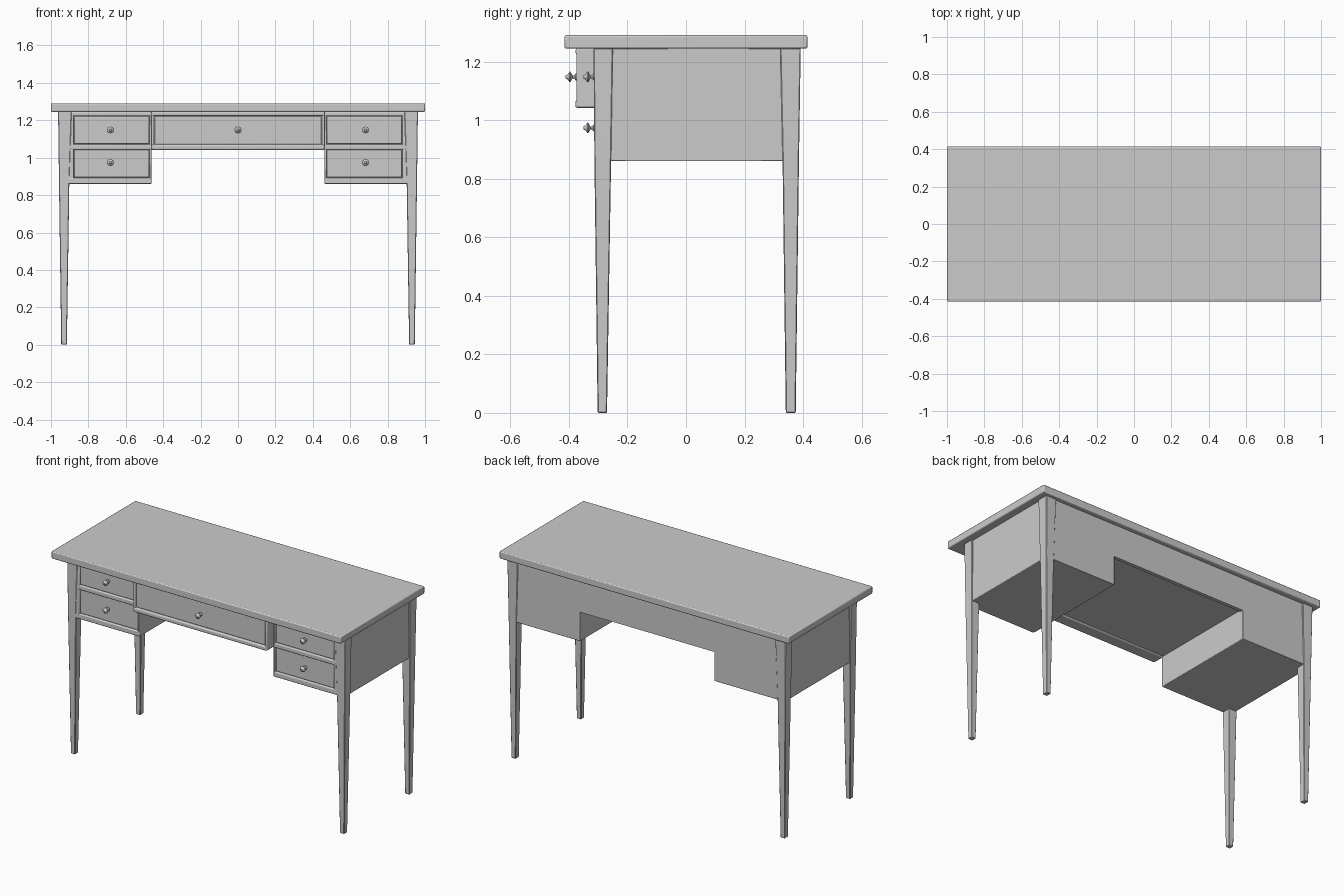
import bpy, bmesh, math

if "Cube" in bpy.data.objects:
    bpy.data.objects.remove(bpy.data.objects["Cube"])


def finish(name, bm, bevel=0.0, segments=2):
    bmesh.ops.recalc_face_normals(bm, faces=bm.faces)
    mesh = bpy.data.meshes.new(name)
    bm.to_mesh(mesh)
    bm.free()
    ob = bpy.data.objects.new(name, mesh)
    bpy.context.collection.objects.link(ob)
    if bevel:
        mod = ob.modifiers.new("edge_round", "BEVEL")
        mod.width, mod.segments = bevel, segments
    bpy.ops.object.select_all(action="DESELECT")
    bpy.context.view_layer.objects.active = ob
    ob.select_set(True)
    bpy.ops.object.shade_smooth_by_angle(angle=math.radians(35))
    return ob


def loft(name, sections, bevel=0.0, segments=2):
    """Stack of rectangles (x0, x1, y0, y1, z) joined into a solid."""
    bm = bmesh.new()
    rings = [[bm.verts.new((x, y, z)) for x, y in
              ((x0, y0), (x1, y0), (x1, y1), (x0, y1))]
             for x0, x1, y0, y1, z in sections]
    bm.faces.new(rings[0])
    bm.faces.new(rings[-1])
    for a, b in zip(rings, rings[1:]):
        for i in range(4):
            j = (i + 1) % 4
            bm.faces.new((a[i], a[j], b[j], b[i]))
    return finish(name, bm, bevel, segments)


def box(name, x0, x1, y0, y1, z0, z1, bevel=0.0, segments=2):
    return loft(name, [(x0, x1, y0, y1, z0), (x0, x1, y0, y1, z1)], bevel, segments)


def mirrored(s, x0, x1):
    return sorted((s * x0, s * x1))


def knob(name, x, y, z, sides=16):
    """Turned knob: small rosette, thin neck, pointed mushroom head."""
    profile = [(0.012, -0.004), (0.012, 0.003), (0.005, 0.008), (0.005, 0.014),
               (0.018, 0.021), (0.018, 0.024), (0.009, 0.030), (0.006, 0.037)]
    bm = bmesh.new()
    rings = []
    for r, d in profile:
        rings.append([bm.verts.new((x + r * math.cos(t), y - d, z + r * math.sin(t)))
                      for t in (2 * math.pi * i / sides for i in range(sides))])
    for a, b in zip(rings, rings[1:]):
        for i in range(sides):
            j = (i + 1) % sides
            bm.faces.new((a[i], a[j], b[j], b[i]))
    bm.faces.new(rings[0])
    bm.faces.new(rings[-1])
    return finish(name, bm)


# Table top
box("table_top", -1, 1, -0.415, 0.415, 1.245, 1.291, 0.006)

for s, side in ((-1, "left"), (1, "right")):
    # Tapered legs: (inner x, outer x, y range, height)
    for part, secs in (
        ("front", [(0.915, 0.945, -0.302, -0.270, 0), (0.902, 0.957, -0.313, -0.256, 0.86),
                   (0.890, 0.962, -0.316, -0.250, 1.246)]),
        ("back", [(0.915, 0.945, 0.341, 0.375, 0), (0.902, 0.957, 0.330, 0.386, 0.86),
                  (0.890, 0.962, 0.322, 0.392, 1.246)])):
        loft(f"{side}_{part}_leg",
             [(*mirrored(s, a, b), c, d, z) for a, b, c, d, z in secs], 0.003, 1)

    # Drawer pedestal carcass
    box(f"{side}_pedestal", *mirrored(s, 0.463, 0.952), -0.298, 0.384, 0.86, 1.246, 0.003)

    # Rails and stiles framing the drawers
    for part, z0, z1 in (("top", 1.222, 1.246), ("middle", 1.043, 1.072), ("bottom", 0.86, 0.893)):
        box(f"{side}_{part}_rail", *mirrored(s, 0.463, 0.91), -0.313, -0.29, z0, z1, 0.006, 3)
    box(f"{side}_outer_stile", *mirrored(s, 0.878, 0.912), -0.312, -0.29, 0.862, 1.246, 0.005)
    box(f"{side}_inner_stile", *mirrored(s, 0.463, 0.474), -0.312, -0.29, 0.862, 1.246, 0.004)

    # Drawer fronts with knobs
    for part, z0, z1, kz in (("upper", 1.074, 1.220, 1.148), ("lower", 0.895, 1.041, 0.974)):
        box(f"{side}_{part}_drawer", *mirrored(s, 0.476, 0.876), -0.306, -0.28, z0, z1, 0.004)
        knob(f"{side}_{part}_knob", s * 0.682, -0.313, kz)

    # Stiles of the projecting centre drawer bay
    box(f"{side}_centre_stile", *mirrored(s, 0.449, 0.464), -0.374, -0.30, 1.044, 1.246, 0.005, 3)

# Centre drawer bay, its rails, front and knob
box("centre_bay", -0.462, 0.462, -0.362, 0.365, 1.05, 1.246)
box("centre_top_rail", -0.463, 0.463, -0.377, -0.30, 1.224, 1.246, 0.006, 3)
box("centre_bottom_rail", -0.463, 0.463, -0.378, -0.30, 1.042, 1.070, 0.008, 3)
box("centre_drawer", -0.447, 0.447, -0.368, -0.34, 1.072, 1.222, 0.004)
knob("centre_knob", 0, -0.374, 1.148)

# Back apron above the knee space
box("back_apron", -0.47, 0.47, 0.362, 0.384, 1.042, 1.246)
